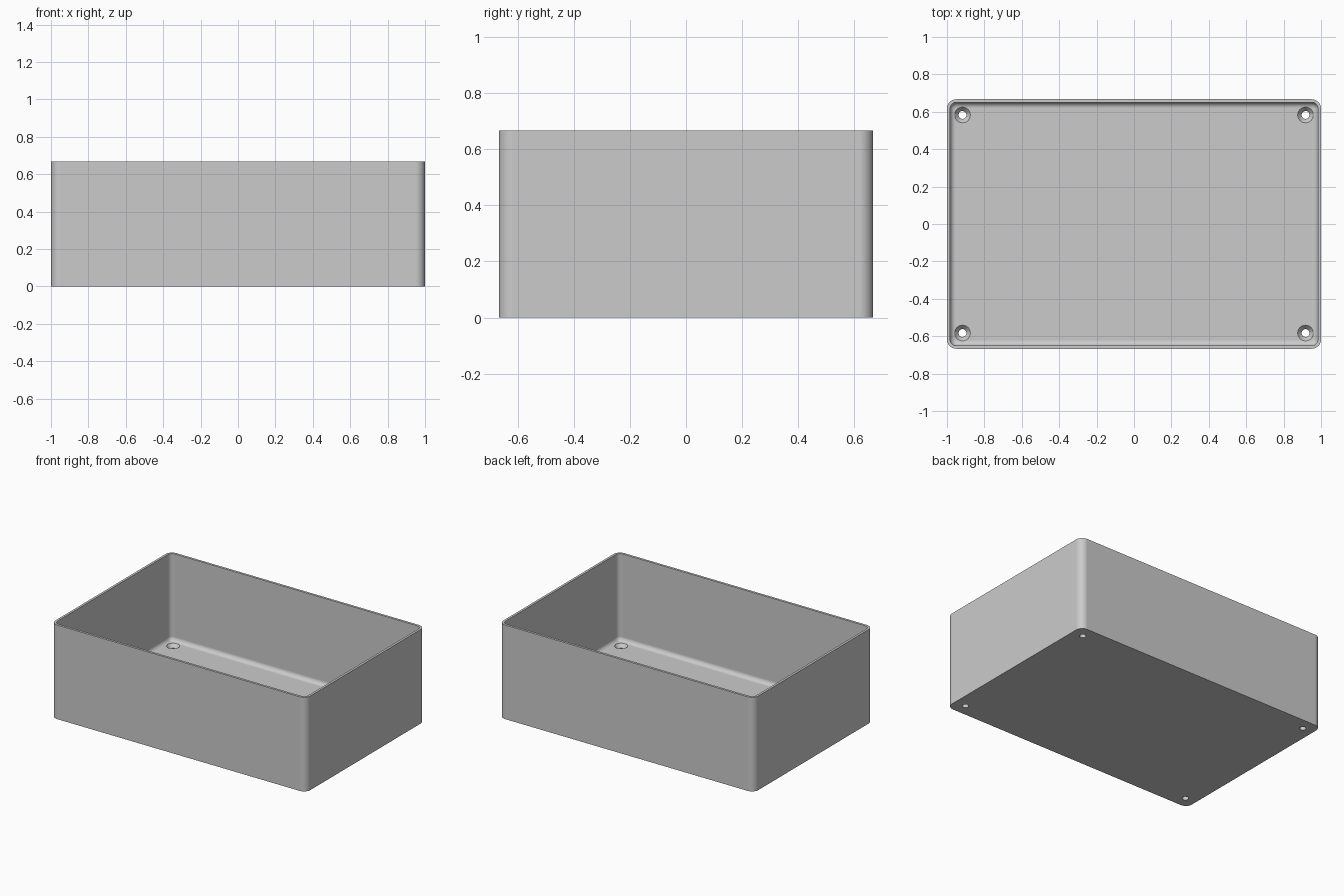
import bpy, bmesh, math

if "Cube" in bpy.data.objects:
    bpy.data.objects.remove(bpy.data.objects["Cube"])

HALF_X, HALF_Y, HEIGHT = 1.0, 0.667, 0.667
CORNER, WALL, FLOOR, FILLET = 0.05, 0.0167, 0.05, 0.03

grey = bpy.data.materials.new("plain grey")
grey.use_nodes = True
colour = (0.6, 0.6, 0.6, 1)
grey.diffuse_color = colour
grey.node_tree.nodes["Principled BSDF"].inputs["Base Color"].default_value = colour


def make_object(name, bm):
    bmesh.ops.recalc_face_normals(bm, faces=bm.faces)
    mesh = bpy.data.meshes.new(name)
    bm.to_mesh(mesh)
    bm.free()
    mesh.materials.append(grey)
    obj = bpy.data.objects.new(name, mesh)
    bpy.context.collection.objects.link(obj)
    return obj


def rounded_ring(bm, inset, z, steps=10):
    """Rounded rectangle inset from the outer wall."""
    ring, radius = [], CORNER - inset
    for quarter, (sx, sy) in enumerate([(1, 1), (-1, 1), (-1, -1), (1, -1)]):
        for i in range(steps + 1):
            a = math.pi / 2 * (quarter + i / steps)
            ring.append(bm.verts.new((sx * (HALF_X - CORNER) + radius * math.cos(a),
                                      sy * (HALF_Y - CORNER) + radius * math.sin(a), z)))
    return ring


def loft(bm, rings):
    for a, b in zip(rings, rings[1:]):
        for i in range(len(a)):
            j = (i + 1) % len(a)
            bm.faces.new((a[i], a[j], b[j], b[i]))
    bm.faces.new(rings[0])
    bm.faces.new(rings[-1])


# Tray: outside wall, rim, inside wall, then fillet down to the floor
profile = [(0, 0), (0, HEIGHT), (WALL, HEIGHT)]
for i in range(9):
    a = math.pi / 2 * i / 8
    profile.append((WALL + FILLET * (1 - math.cos(a)),
                    FLOOR + FILLET * (1 - math.sin(a))))
bm = bmesh.new()
loft(bm, [rounded_ring(bm, inset, z) for inset, z in profile])
tray = make_object("open_box", bm)

# Countersunk screw holes, one in each corner
bm = bmesh.new()
for sx in (-1, 1):
    for sy in (-1, 1):
        rings = []
        for radius, z in [(0.021, -0.02), (0.021, 0.025), (0.042, FLOOR), (0.042, FLOOR + 0.05)]:
            rings.append([bm.verts.new((sx * 0.917 + radius * math.cos(math.tau * i / 32),
                                        sy * 0.583 + radius * math.sin(math.tau * i / 32), z))
                          for i in range(32)])
        loft(bm, rings)
cutter = make_object("screw_hole_cutter", bm)

cut = tray.modifiers.new("screw holes", 'BOOLEAN')
cut.operation = 'DIFFERENCE'
cut.solver = 'EXACT'
cut.object = cutter
bpy.ops.object.select_all(action='DESELECT')
tray.select_set(True)
bpy.context.view_layer.objects.active = tray
bpy.ops.object.modifier_apply(modifier=cut.name)
bpy.data.objects.remove(cutter)

# Smooth corners with flat walls kept even
bpy.ops.object.shade_smooth_by_angle(angle=math.radians(30))
weighted = tray.modifiers.new("even walls", 'WEIGHTED_NORMAL')
weighted.keep_sharp = True
